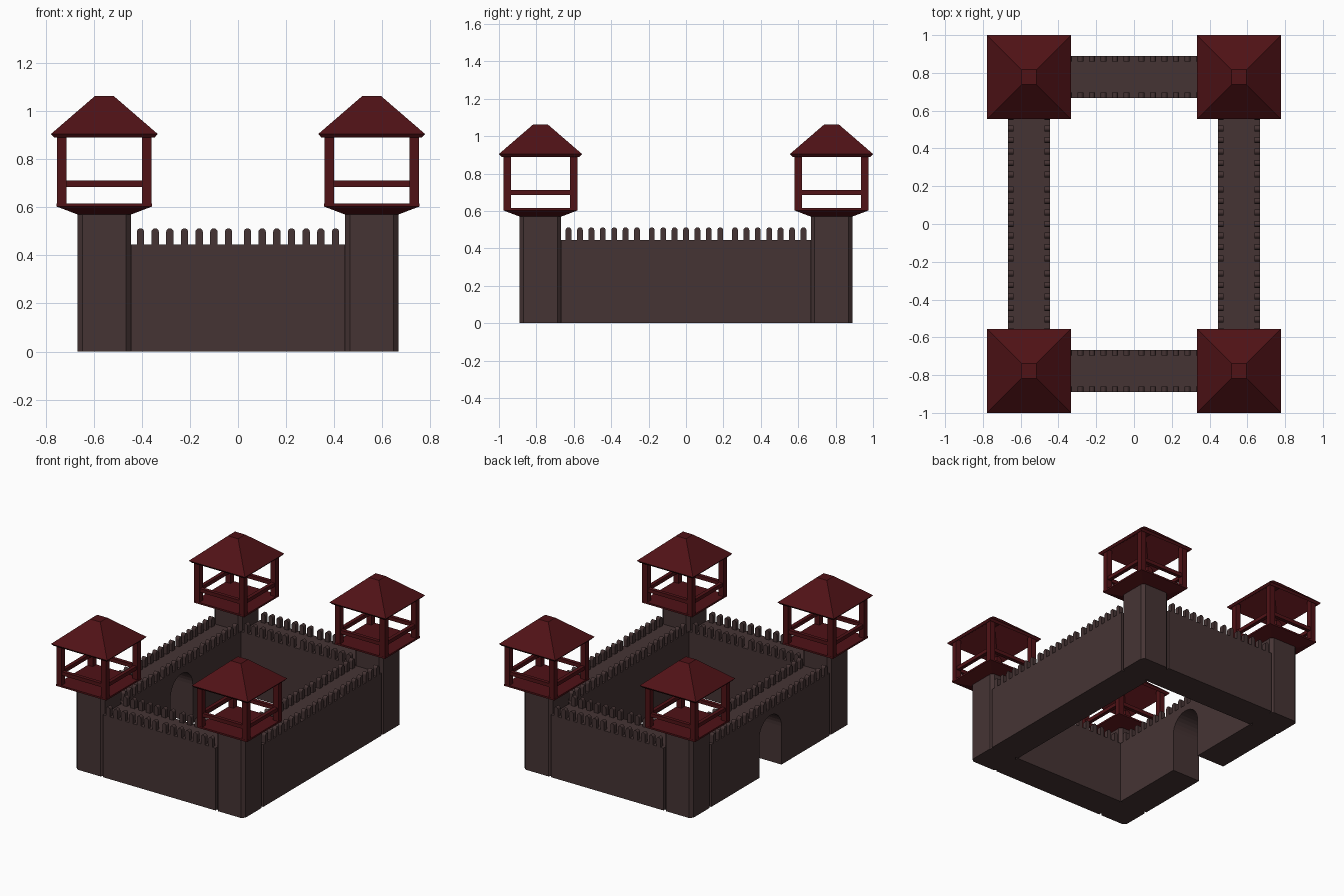
import bpy, bmesh, math
from mathutils import Vector

if "Cube" in bpy.data.objects:
    bpy.data.objects.remove(bpy.data.objects["Cube"])


def material(name, rgb):
    m = bpy.data.materials.new(name)
    m.diffuse_color = (*rgb, 1)
    m.use_nodes = True
    m.node_tree.nodes["Principled BSDF"].inputs["Base Color"].default_value = m.diffuse_color
    return m


STONE = material("dark_stone", (0.06, 0.034, 0.034))
RED = material("dark_red", (0.08, 0.006, 0.008))
TX, TY = 0.556, 0.778      # tower centres
HALF = 0.111               # half thickness of walls and towers
WALL_H = 0.445
SEG = 0.445                # length of one wall section


def finish(bm, name, mat):
    bmesh.ops.recalc_face_normals(bm, faces=bm.faces[:])
    me = bpy.data.meshes.new(name)
    bm.to_mesh(me)
    bm.free()
    me.materials.append(mat)
    ob = bpy.data.objects.new(name, me)
    bpy.context.collection.objects.link(ob)
    return ob


def prism(bm, profile, place, vec):
    """Extrude a flat profile, positioned by place(u, v), along vec."""
    face = bm.faces.new([bm.verts.new(place(u, v)) for u, v in profile])
    new = bmesh.ops.extrude_face_region(bm, geom=[face])["geom"]
    bmesh.ops.translate(bm, vec=vec, verts=[g for g in new if isinstance(g, bmesh.types.BMVert)])


def box(bm, x0, x1, y0, y1, z0, z1):
    prism(bm, [(x0, y0), (x1, y0), (x1, y1), (x0, y1)],
          lambda u, v: (u, v, z0), Vector((0, 0, z1 - z0)))


def square_loft(bm, cx, cy, rings):
    """Skin a stack of (half width, z) squares and cap both ends."""
    loops = [[bm.verts.new((cx + sx * h, cy + sy * h, z))
              for sx, sy in ((-1, -1), (1, -1), (1, 1), (-1, 1))] for h, z in rings]
    for a, b in zip(loops, loops[1:]):
        for i in range(4):
            j = (i + 1) % 4
            bm.faces.new((a[i], a[j], b[j], b[i]))
    bm.faces.new(loops[0])
    bm.faces.new(loops[-1])


def arch(r, spring, n, base=0.0):
    """Round-topped outline, from left foot over to right foot."""
    top = [(-r * math.cos(math.pi * i / n), spring + r * math.sin(math.pi * i / n))
           for i in range(n + 1)]
    return [(-r, base)] + top + [(r, base)]


def wall(name, along_x, centre, sections, gate=False):
    length = sections * SEG / 2
    depth = 2 * HALF

    def mapper(d, shift=0.0):
        if along_x:
            return lambda u, v: (u + shift, d, v)
        return lambda u, v: (d, u + shift, v)

    def vec(t):
        return Vector((0, t, 0)) if along_x else Vector((t, 0, 0))

    # wall body, with an arched gateway where asked
    outline = [(length, 0), (length, WALL_H), (-length, WALL_H), (-length, 0)]
    if gate:
        outline += arch(0.125, 0.275, 16)
    bm = bmesh.new()
    prism(bm, outline, mapper(centre - HALF), vec(depth))
    finish(bm, name, STONE)

    # two rows of rounded battlements, seven per section
    bm = bmesh.new()
    tooth = arch(0.0155, WALL_H + 0.052, 8, WALL_H - 0.002)
    for s in range(sections):
        mid = (s - (sections - 1) / 2) * SEG
        for k in range(-3, 4):
            for d in (centre - HALF, centre + HALF - 0.03):
                prism(bm, tooth, mapper(d, mid + k * 0.061), vec(0.03))
    finish(bm, name + "_battlements", STONE)


wall("front_wall", True, -TY, 2)
wall("back_wall", True, TY, 2)
wall("right_wall", False, TX, 3)
wall("left_gate_wall", False, -TX, 3, gate=True)

for sx, xn in ((-1, "left"), (1, "right")):
    for sy, yn in ((-1, "front"), (1, "back")):
        cx, cy = sx * TX, sy * TY
        tag = yn + "_" + xn + "_"

        # tower shaft with chamfered corners
        c = HALF - 0.021
        octo = [(-c, -HALF), (c, -HALF), (HALF, -c), (HALF, c),
                (c, HALF), (-c, HALF), (-HALF, c), (-HALF, -c)]
        bm = bmesh.new()
        prism(bm, octo, lambda u, v: (cx + u, cy + v, 0), Vector((0, 0, 0.575)))
        finish(bm, tag + "tower", STONE)

        # flared lookout platform
        bm = bmesh.new()
        square_loft(bm, cx, cy, [(0.111, 0.57), (0.198, 0.603), (0.198, 0.615)])
        finish(bm, tag + "platform", RED)

        # corner posts and hand rails
        bm = bmesh.new()
        for px in (-1, 1):
            for py in (-1, 1):
                x, y = cx + px * 0.177, cy + py * 0.177
                box(bm, x - 0.02, x + 0.02, y - 0.02, y + 0.02, 0.61, 0.918)
        finish(bm, tag + "posts", RED)
        bm = bmesh.new()
        for s in (-1, 1):
            x, y = cx + s * 0.177, cy + s * 0.177
            box(bm, cx - 0.16, cx + 0.16, y - 0.013, y + 0.013, 0.685, 0.711)
            box(bm, x - 0.013, x + 0.013, cy - 0.16, cy + 0.16, 0.685, 0.711)
        finish(bm, tag + "rails", RED)

        # hollow pyramid roof with slanted eaves
        bm = bmesh.new()
        square_loft(bm, cx, cy, [(0.036, 1.039), (0.209, 0.89), (0.222, 0.905), (0.04, 1.062)])
        finish(bm, tag + "roof", RED)
